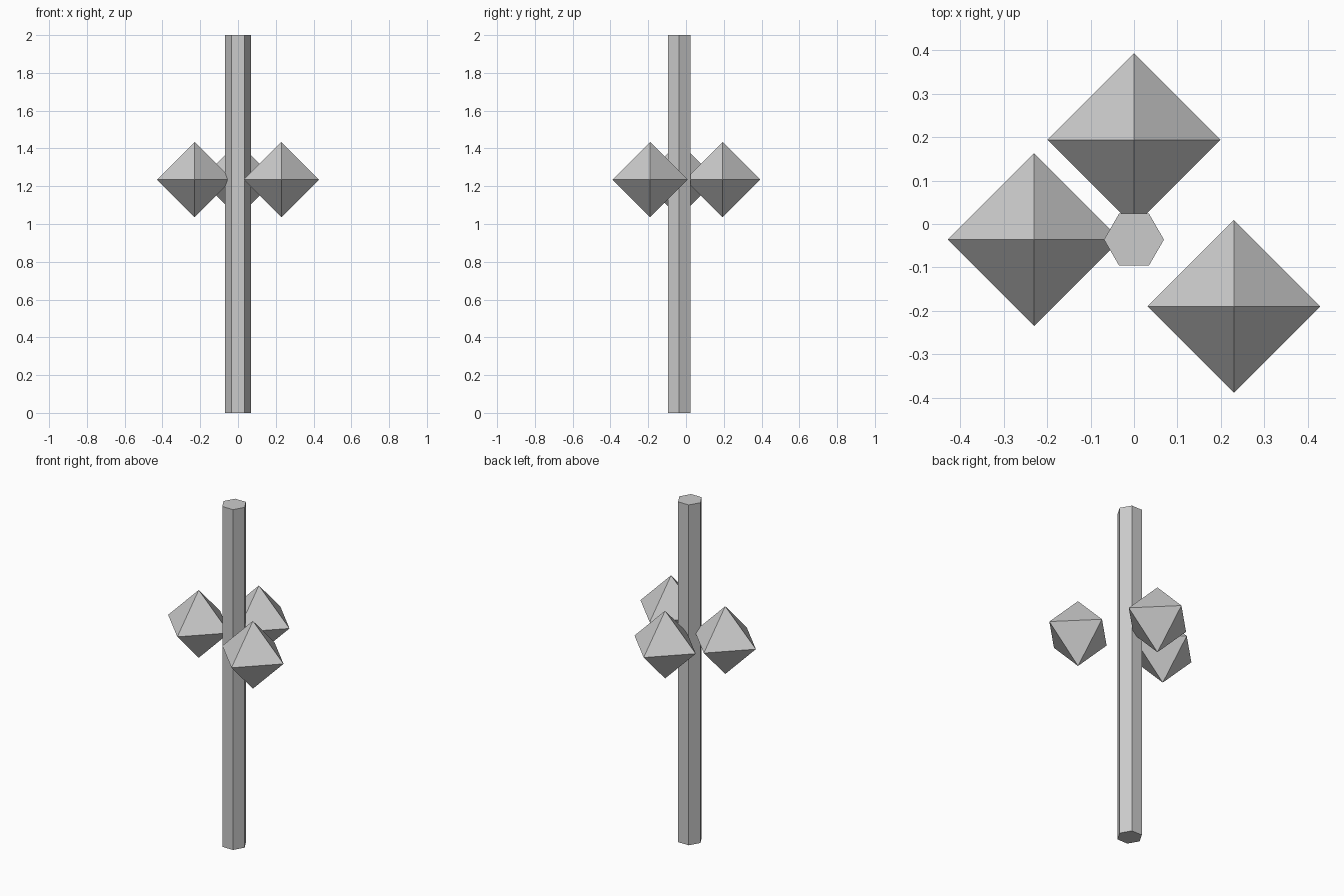
import bpy
import bmesh
from math import radians
from mathutils import Vector

if "Cube" in bpy.data.objects:
    bpy.data.objects.remove(bpy.data.objects["Cube"], do_unlink=True)

POLE_RADIUS = 0.069
POLE_Y = -0.036
CRYSTAL_RADIUS = 0.199
CRYSTAL_Z = 1.235

# One grey for every part
grey = bpy.data.materials.new("light grey")
grey.use_nodes = True
grey.diffuse_color = (0.6, 0.6, 0.6, 1)
grey.node_tree.nodes["Principled BSDF"].inputs["Base Color"].default_value = grey.diffuse_color

# Hexagonal pole with corners pointing along x
bpy.ops.mesh.primitive_cylinder_add(vertices=6, radius=POLE_RADIUS, depth=2,
                                    location=(0, POLE_Y, 1), rotation=(0, 0, radians(30)))
pole = bpy.context.object
pole.name = "pole"
pole.data.materials.append(grey)

# Shared octahedron mesh with corners on the axes
bm = bmesh.new()
for axis in range(3):
    for side in (-1, 1):
        corner = Vector()
        corner[axis] = side * CRYSTAL_RADIUS
        bm.verts.new(corner)
bmesh.ops.convex_hull(bm, input=bm.verts)
bmesh.ops.recalc_face_normals(bm, faces=bm.faces)
crystal_mesh = bpy.data.meshes.new("crystal")
bm.to_mesh(crystal_mesh)
bm.free()
crystal_mesh.materials.append(grey)

# Three crystals around the pole
places = {"crystal_right": (-0.23, POLE_Y),
          "crystal_back": (0, 0.194),
          "crystal_left": (0.23, -0.19)}
for name, (x, y) in places.items():
    crystal = bpy.data.objects.new(name, crystal_mesh)
    crystal.location = (x, y, CRYSTAL_Z)
    bpy.context.collection.objects.link(crystal)
